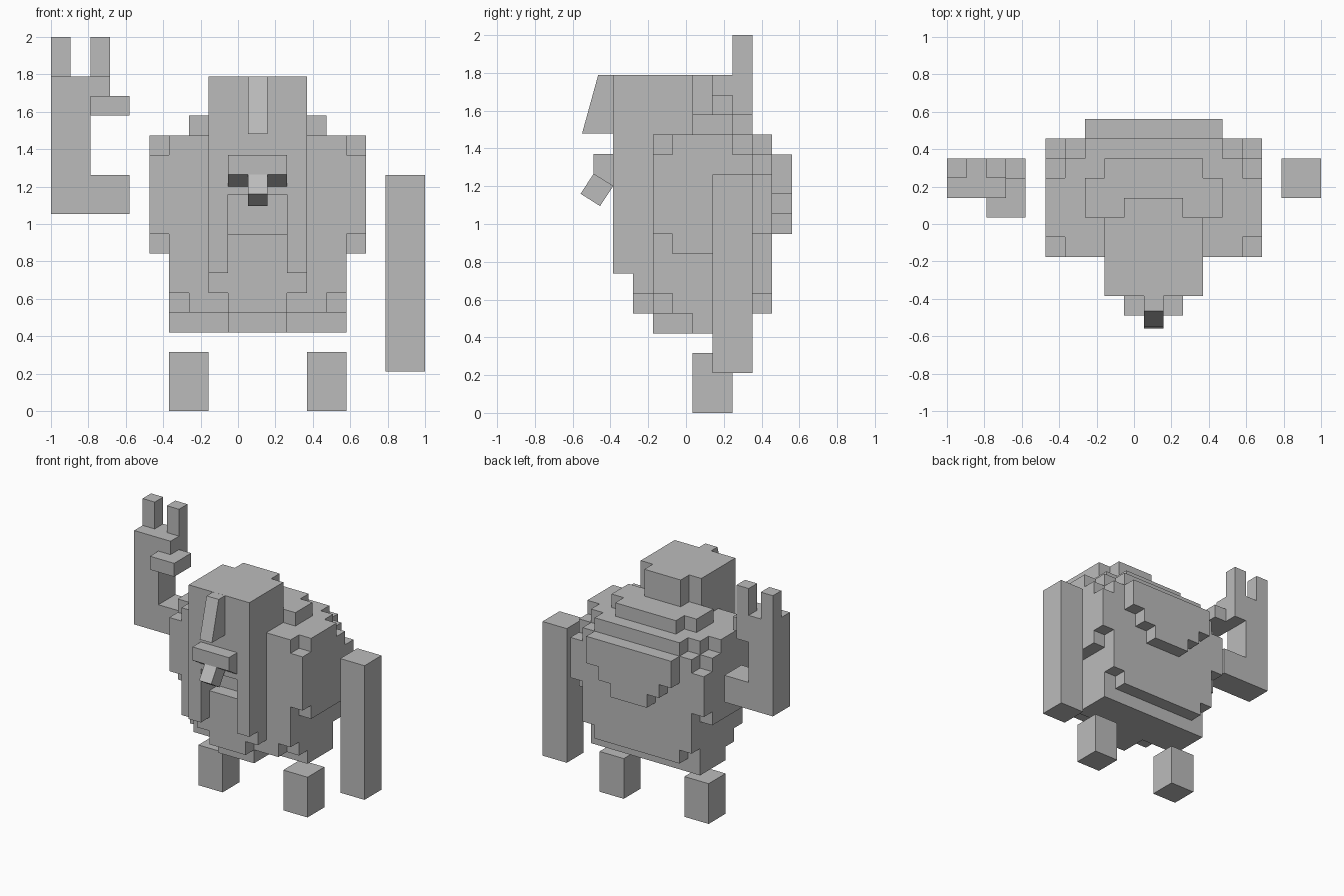
import bpy, bmesh, math
from mathutils import Vector

cube = bpy.data.objects.get("Cube")
if cube:
    bpy.data.objects.remove(cube, do_unlink=True)

U = 2 / 19                      # size of one block
ORIGIN = Vector((-1, 0.035, 0))

stone = bpy.data.materials.new("pale_grey")
stone.use_nodes = True
GREY = (0.5, 0.5, 0.5, 1)
stone.diffuse_color = GREY
stone.node_tree.nodes["Principled BSDF"].inputs["Base Color"].default_value = GREY


def finish(name, bm):
    """Turn a bmesh into a flat shaded grey object."""
    bmesh.ops.recalc_face_normals(bm, faces=bm.faces)
    mesh = bpy.data.meshes.new(name)
    bm.to_mesh(mesh)
    bm.free()
    mesh.materials.append(stone)
    obj = bpy.data.objects.new(name, mesh)
    bpy.context.collection.objects.link(obj)
    return obj


def blocks(name, *boxes):
    """Union of boxes (x0, x1, y0, y1, z0, z1) in block units, outer skin only."""
    cells = {(x, y, z) for a, b, c, d, e, f in boxes
             for x in range(a, b) for y in range(c, d) for z in range(e, f)}
    bm = bmesh.new()
    for cell in cells:
        for axis in range(3):
            for side in (0, 1):
                near = list(cell)
                near[axis] += 2 * side - 1
                if tuple(near) in cells:
                    continue
                ring = []
                for p, q in ((0, 0), (1, 0), (1, 1), (0, 1)):
                    c = Vector(cell)
                    c[axis] += side
                    c[(axis + 1) % 3] += p
                    c[(axis + 2) % 3] += q
                    ring.append(bm.verts.new(ORIGIN + c * U))
                if side == 0:
                    ring.reverse()
                bm.faces.new(ring)
    bmesh.ops.remove_doubles(bm, verts=bm.verts, dist=1e-4)
    bmesh.ops.dissolve_limit(bm, angle_limit=math.radians(1),
                             verts=bm.verts, edges=bm.edges)
    return finish(name, bm)


def wedge(name, profile, x0, x1):
    """Side profile of (y, z) points extruded between two block columns."""
    bm = bmesh.new()
    face = bm.faces.new([bm.verts.new((-1 + x0 * U, y, z)) for y, z in profile])
    out = bmesh.ops.extrude_face_region(bm, geom=[face])
    moved = [v for v in out["geom"] if isinstance(v, bmesh.types.BMVert)]
    bmesh.ops.translate(bm, vec=((x1 - x0) * U, 0, 0), verts=moved)
    return finish(name, bm)


# Stepped torso with rounded-off block corners
blocks("torso",
       (9, 12, -2, 0, 4, 5), (6, 15, 0, 3, 4, 5),           # underside
       (7, 14, -2, 4, 5, 6), (6, 15, -1, 3, 5, 6),          # lower waist
       (6, 15, -2, 4, 6, 13),                               # core
       (5, 16, -1, 3, 8, 9), (5, 16, -2, 3, 9, 13),         # flanks
       (5, 16, 3, 4, 9, 12),                                # rear flanks
       (5, 16, -1, 2, 13, 14), (6, 15, -2, 3, 13, 14),      # shoulders
       (7, 14, 3, 4, 13, 14),
       (7, 14, 0, 2, 14, 15), (8, 13, 2, 3, 14, 15))        # upper back

# Stepped plate on the back
blocks("back_plate",
       (7, 14, 4, 5, 11, 13), (8, 13, 4, 5, 10, 11), (9, 12, 4, 5, 9, 10))

# Tall head with hanging side locks
blocks("head",
       (8, 13, -4, 0, 14, 17), (9, 12, 0, 1, 14, 17),
       (8, 13, -4, -2, 11, 14),
       (8, 9, -4, -2, 7, 11), (12, 13, -4, -2, 7, 11))

# Belly between the locks
blocks("belly",
       (9, 12, -3, -2, 5, 9), (8, 13, -3, -2, 6, 7))

# Face details
wedge("forelock", [(-0.386, 1.789), (-0.465, 1.789), (-0.55, 1.48), (-0.386, 1.48)], 10, 11)
wedge("brow", [(-0.386, 1.37), (-0.49, 1.37), (-0.49, 1.265), (-0.386, 1.20)], 9, 12)
wedge("beak", [(-0.49, 1.265), (-0.386, 1.20), (-0.455, 1.095), (-0.558, 1.16)], 10, 11)

# Feet
for side, x in (("right", 6), ("left", 13)):
    blocks(side + "_foot", (x, x + 2, 0, 2, 0, 3))

# Hanging left arm
blocks("left_arm", (17, 19, 1, 3, 2, 12))

# Raised right arm with hand, two fingers and thumb
blocks("right_arm",
       (0, 4, 1, 3, 10, 12), (0, 2, 1, 3, 12, 17),
       (2, 3, 1, 3, 15, 17), (2, 4, 0, 2, 15, 16),
       (0, 1, 2, 3, 17, 19), (2, 3, 2, 3, 17, 19))
